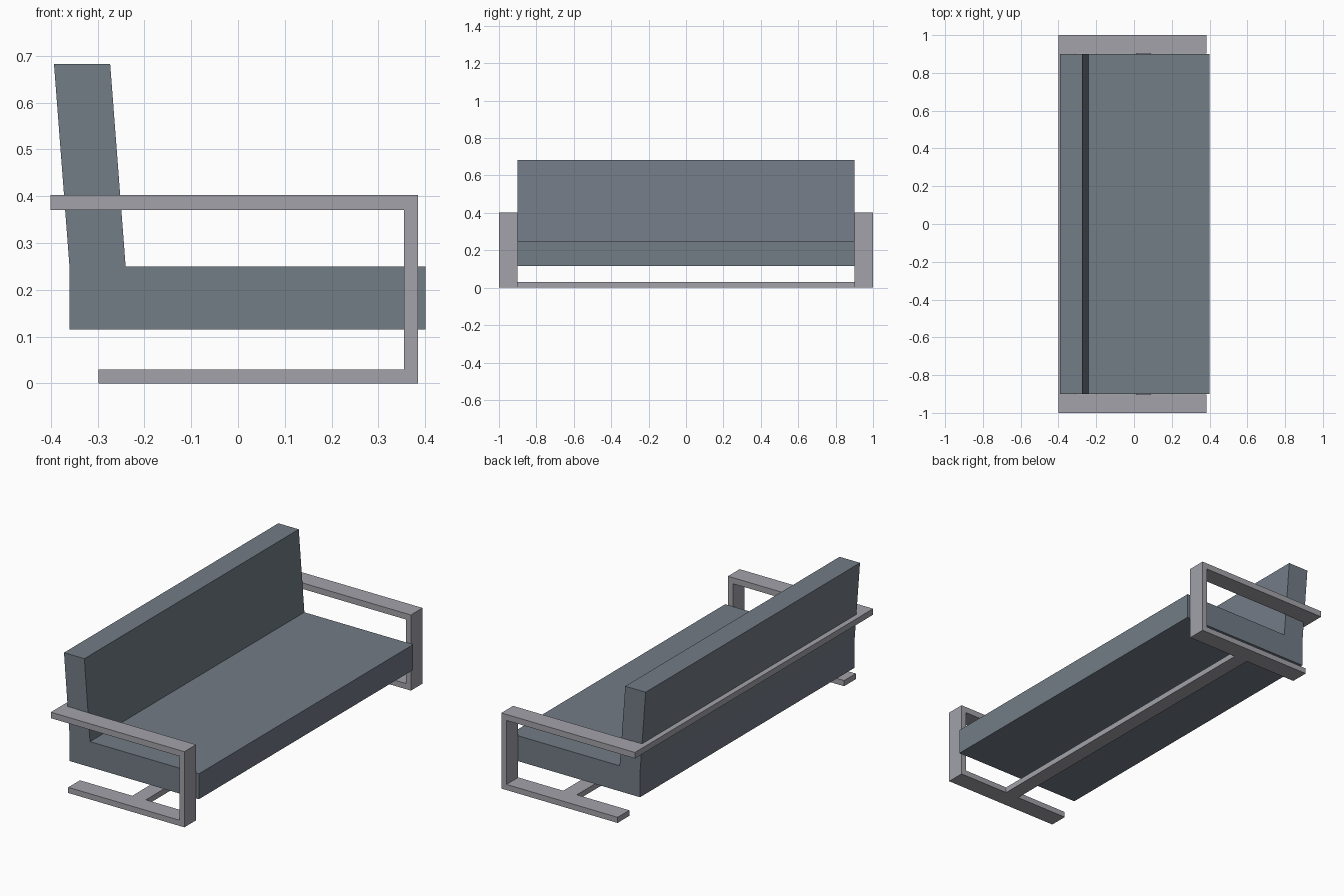
import bpy
import bmesh

if "Cube" in bpy.data.objects:
    bpy.data.objects.remove(bpy.data.objects["Cube"])


def extrude_profile(name, profile, y0, y1, color, mirror=False):
    """Extrude an XZ outline from y0 to y1."""
    bm = bmesh.new()
    face = bm.faces.new([bm.verts.new((x, y0, z)) for x, z in profile])
    ext = bmesh.ops.extrude_face_region(bm, geom=[face])
    verts = [v for v in ext["geom"] if isinstance(v, bmesh.types.BMVert)]
    bmesh.ops.translate(bm, verts=verts, vec=(0, y1 - y0, 0))
    bmesh.ops.recalc_face_normals(bm, faces=bm.faces)
    mesh = bpy.data.meshes.new(name)
    bm.to_mesh(mesh)
    bm.free()
    mesh.materials.append(color)
    obj = bpy.data.objects.new(name, mesh)
    bpy.context.collection.objects.link(obj)
    if mirror:
        mod = obj.modifiers.new("Mirror", "MIRROR")
        mod.use_axis = (False, True, False)
    return obj


def rect(x0, x1, z0, z1):
    return [(x0, z0), (x1, z0), (x1, z1), (x0, z1)]


def material(name, rgb):
    mat = bpy.data.materials.new(name)
    mat.diffuse_color = (*rgb, 1)
    mat.use_nodes = True
    mat.node_tree.nodes["Principled BSDF"].inputs["Base Color"].default_value = mat.diffuse_color
    return mat


fabric = material("fabric", (0.17, 0.20, 0.24))
metal = material("metal", (0.36, 0.36, 0.40))

# Upholstered seat with leaning backrest
extrude_profile("seat_and_backrest", [
    (-0.36, 0.115), (0.40, 0.115), (0.40, 0.25), (-0.24, 0.25),
    (-0.273, 0.682), (-0.393, 0.682), (-0.36, 0.25)], -0.9, 0.9, fabric)

# Flat-bar side frames: armrest, front post and foot in one bent strip
extrude_profile("side_frame", [
    (-0.40, 0.37), (0.355, 0.37), (0.355, 0.03), (-0.298, 0.03),
    (-0.298, 0.0), (0.385, 0.0), (0.385, 0.402), (-0.40, 0.402)],
    0.902, 1.0, metal, mirror=True)

# Rails joining the two side frames
extrude_profile("back_rail", rect(-0.40, -0.31, 0.37, 0.402), -0.902, 0.902, metal)
extrude_profile("floor_rail", rect(0.01, 0.09, 0.0, 0.03), -0.902, 0.902, metal)
